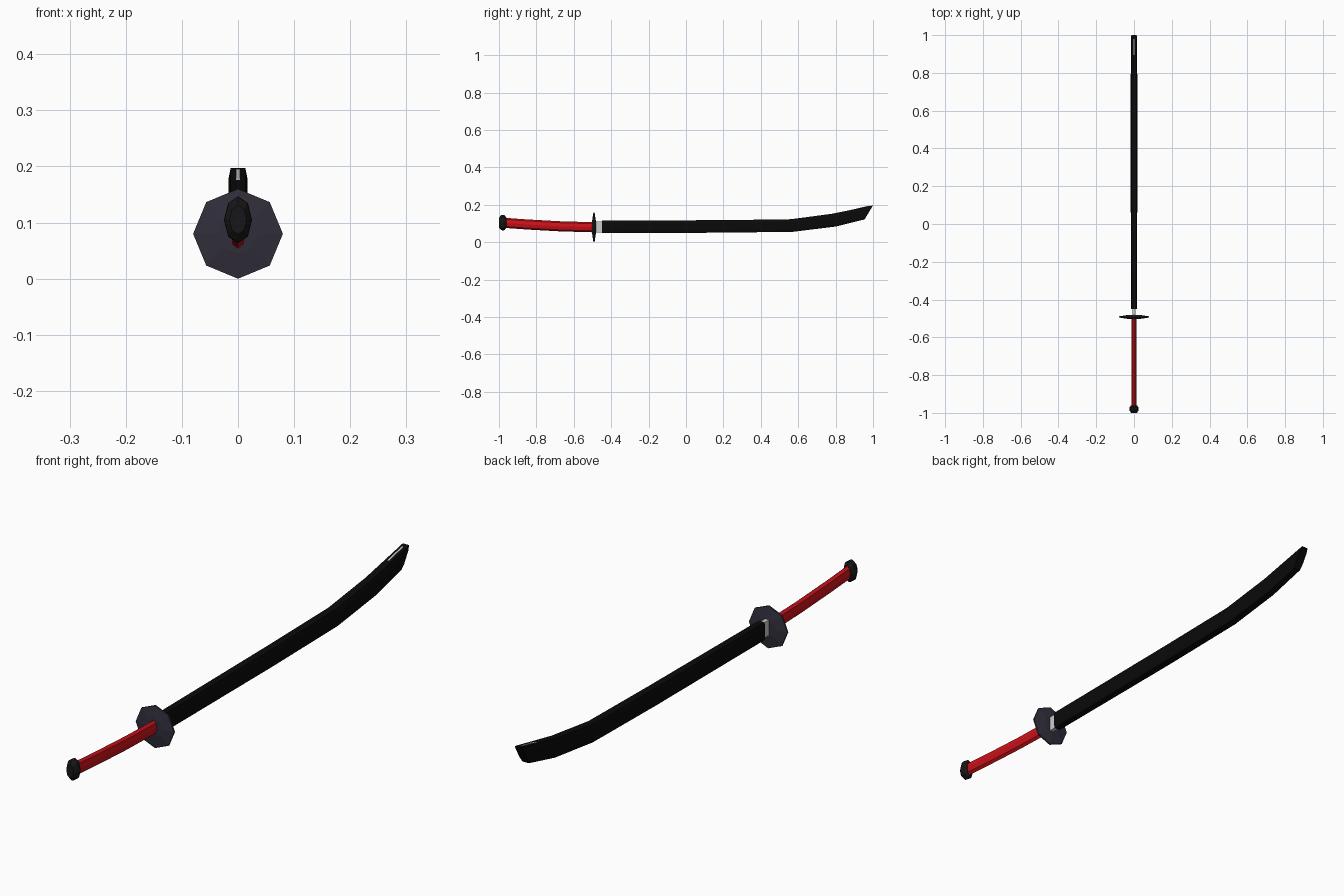
import bpy, bmesh, math
from mathutils import Vector

if "Cube" in bpy.data.objects:
    bpy.data.objects.remove(bpy.data.objects["Cube"])


def paint(obj, name, rgb):
    mat = bpy.data.materials.new(name)
    mat.diffuse_color = (*rgb, 1)
    mat.use_nodes = True
    mat.node_tree.nodes["Principled BSDF"].inputs["Base Color"].default_value = mat.diffuse_color
    obj.data.materials.append(mat)


def loft(name, rings, rgb=None):
    """Skin a list of equally sized vertex rings and cap both ends."""
    bm = bmesh.new()
    loops = [[bm.verts.new(p) for p in ring] for ring in rings]
    n = len(loops[0])
    for a, b in zip(loops, loops[1:]):
        for i in range(n):
            j = (i + 1) % n
            bm.faces.new((a[i], a[j], b[j], b[i]))
    bm.faces.new(loops[0])
    bm.faces.new(loops[-1])
    bmesh.ops.recalc_face_normals(bm, faces=bm.faces)
    mesh = bpy.data.meshes.new(name)
    bm.to_mesh(mesh)
    bm.free()
    obj = bpy.data.objects.new(name, mesh)
    bpy.context.collection.objects.link(obj)
    if rgb:
        paint(obj, name + "_colour", rgb)
    return obj


def oval(y, z, rx, rz, n=8):
    """Faceted ellipse facing along y, with points at top and bottom."""
    steps = [2 * math.pi * i / n for i in range(n)]
    return [(rx * math.sin(a), y, z + rz * math.cos(a)) for a in steps]


def section(bottom, top, width, profile):
    """Ring between a bottom and a top (y, z) point; profile is (x, t) pairs."""
    b, t = Vector((0, *bottom)), Vector((0, *top))
    return [b.lerp(t, k) + Vector((x * width, 0, 0)) for x, k in profile]


def mirrored(half):
    return half + [(-x, t) for x, t in reversed(half)]


# Pommel: flattened faceted knob
loft("pommel", [oval(y, 0.105, 0.025 * s, 0.042 * s) for y, s in
                ((-1.0, 0.62), (-0.988, 0.95), (-0.979, 1), (-0.97, 0.95), (-0.96, 0.62))],
     (0.008, 0.008, 0.009))

# Handle: gently curved red grip
loft("handle", [oval(y, z, 0.0135, 0.027) for y, z in
                ((-0.975, 0.104), (-0.85, 0.095), (-0.67, 0.085), (-0.49, 0.08))],
     (0.6, 0.006, 0.01))

# Guard: octagonal disc, thinner at the rim
loft("guard", [oval(-0.492 + dy, 0.08, r, r) for dy, r in
               ((-0.01, 0.035), (-0.003, 0.08), (0.003, 0.08), (0.01, 0.035))],
     (0.03, 0.027, 0.042))

# Collar between guard and scabbard
box = mirrored([(1, 0), (1, 1)])
loft("blade_collar", [section((y, 0.053), (y, 0.112), 0.008, box)
                      for y in (-0.49, -0.43)])

# Blade: sharp lower edge, back breaking the surface near the scabbard tip
blade_profile = [(0, 0), (1, 0.4), (0.8, 1), (-0.8, 1), (-1, 0.4)]
loft("blade", [section(b, t, 0.004, blade_profile) for b, t in (
    ((-0.48, 0.06), (-0.48, 0.108)),
    ((0.57, 0.066), (0.57, 0.114)),
    ((0.79, 0.095), (0.78, 0.146)),
    ((0.93, 0.135), (0.93, 0.1845)),
    ((0.965, 0.16), (0.98, 0.1955)))])

# Scabbard: bevelled sheath sweeping up toward the tip
sheath_profile = mirrored([(0.8, 0), (1, 0.22), (1, 0.78), (0.8, 1)])
loft("scabbard", [section(b, t, w, sheath_profile) for b, t, w in (
    ((-0.45, 0.049), (-0.45, 0.116), 0.015),
    ((0.2, 0.051), (0.2, 0.118), 0.0178),
    ((0.575, 0.056), (0.56, 0.123), 0.0178),
    ((0.80, 0.084), (0.78, 0.152), 0.0172),
    ((0.955, 0.122), (1.0, 0.197), 0.0165))],
     (0.003, 0.003, 0.003))
